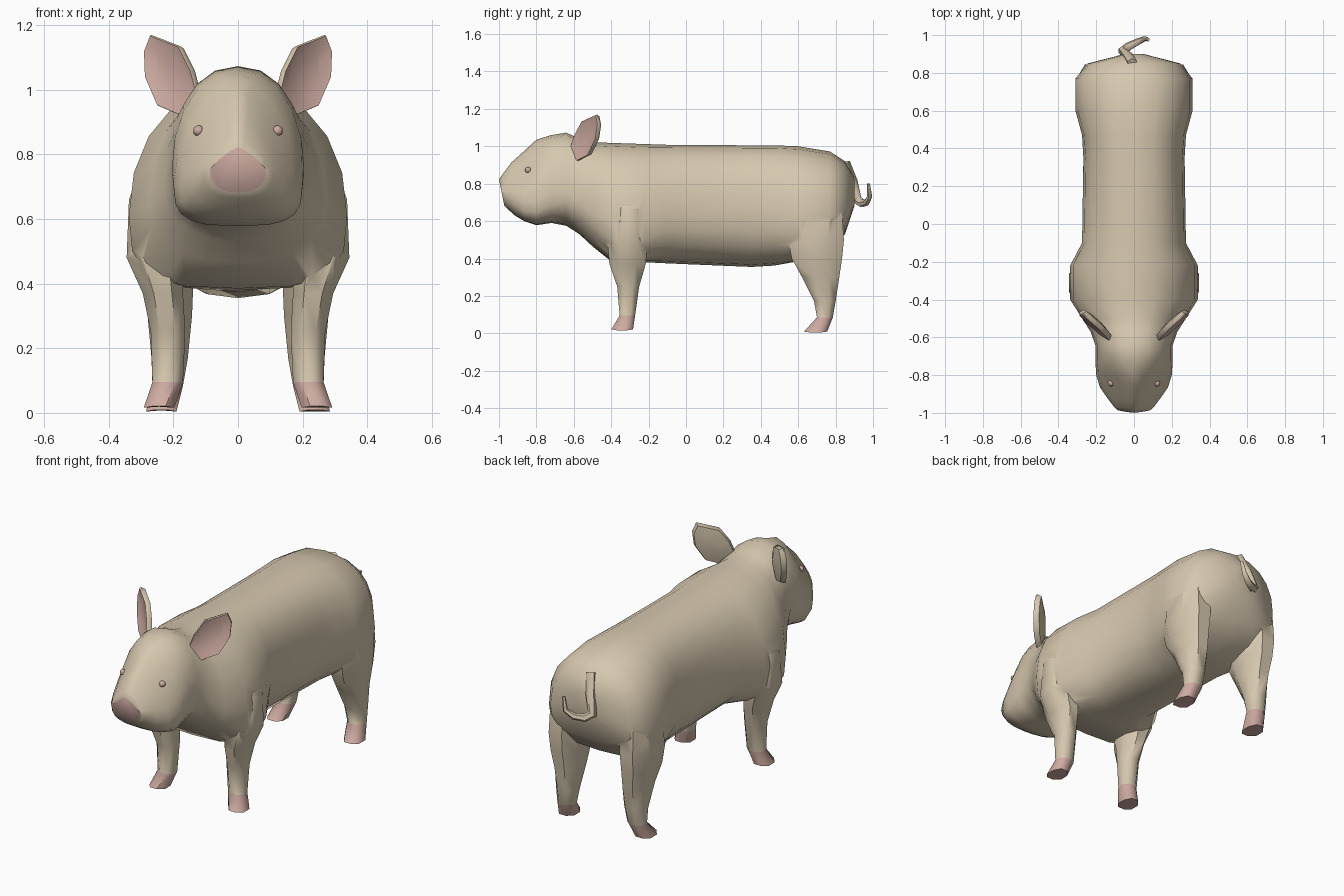
import bpy, bmesh, math
from mathutils import Vector
from mathutils.bvhtree import BVHTree

if "Cube" in bpy.data.objects:
    bpy.data.objects.remove(bpy.data.objects["Cube"])


def material(name, rgb):
    m = bpy.data.materials.new(name)
    m.diffuse_color = (*rgb, 1)
    m.use_nodes = True
    m.node_tree.nodes["Principled BSDF"].inputs["Base Color"].default_value = m.diffuse_color
    return m


CREAM = material("cream skin", (0.68, 0.58, 0.43))
PINK = material("pink skin", (0.62, 0.41, 0.36))


def shade(ob, angle):
    bpy.ops.object.select_all(action='DESELECT')
    ob.select_set(True)
    bpy.context.view_layer.objects.active = ob
    bpy.ops.object.shade_smooth_by_angle(angle=math.radians(angle))


def finish(bm, name, angle=40):
    bmesh.ops.recalc_face_normals(bm, faces=bm.faces)
    me = bpy.data.meshes.new(name)
    bm.to_mesh(me)
    bm.free()
    ob = bpy.data.objects.new(name, me)
    bpy.context.collection.objects.link(ob)
    me.materials.append(CREAM)
    me.materials.append(PINK)
    shade(ob, angle)
    return ob


def loft(bm, rings):
    """Skin a list of closed point rings; returns the caps at both ends."""
    vr = [[bm.verts.new(p) for p in r] for r in rings]
    n = len(vr[0])
    for a, b in zip(vr, vr[1:]):
        for i in range(n):
            bm.faces.new((a[i], a[(i + 1) % n], b[(i + 1) % n], b[i]))
    return bm.faces.new(vr[0]), bm.faces.new(vr[-1])


def power(v, n):
    return math.copysign(abs(v) ** (2 / n), v)


# Body and head: y, half width, bottom, height of widest point, top,
# roundness above, roundness below, forward tilt
SECTIONS = [
    (-0.985, 0.088, 0.682, 0.75, 0.822, 1.25, 2.4, 0.20),
    (-0.965, 0.108, 0.665, 0.74, 0.85, 1.4, 2.5, 0.15),
    (-0.92, 0.142, 0.63, 0.72, 0.915, 1.45, 2.8, 0.06),
    (-0.865, 0.18, 0.60, 0.70, 0.975, 1.4, 3.0, 0),
    (-0.80, 0.20, 0.578, 0.71, 1.035, 1.6, 3.2, 0),
    (-0.72, 0.205, 0.59, 0.75, 1.06, 2.1, 2.8, 0),
    (-0.64, 0.205, 0.575, 0.76, 1.073, 2.2, 2.1, 0),
    (-0.57, 0.23, 0.53, 0.70, 1.04, 2.2, 2.2, 0),
    (-0.50, 0.275, 0.465, 0.64, 1.022, 2.1, 2.2, 0),
    (-0.40, 0.338, 0.385, 0.61, 1.018, 2.1, 3.2, 0),
    (-0.22, 0.338, 0.38, 0.61, 1.012, 2.1, 3.2, 0),
    (-0.10, 0.275, 0.374, 0.64, 1.008, 2.3, 2.3, 0),
    (0.35, 0.268, 0.355, 0.65, 1.005, 2.4, 2.3, 0),
    (0.47, 0.275, 0.362, 0.65, 1.005, 2.4, 2.4, 0),
    (0.60, 0.31, 0.385, 0.62, 1.0, 2.3, 2.8, 0),
    (0.77, 0.31, 0.44, 0.62, 0.972, 2.3, 2.8, 0),
    (0.85, 0.245, 0.53, 0.66, 0.92, 2.2, 2.6, 0),
    (0.90, 0.05, 0.68, 0.75, 0.83, 2.0, 2.0, 0),
]


def section(y, w, zb, zw, zt, nt, nb, tilt, count=20):
    pts = []
    for i in range(count):
        a = 2 * math.pi * i / count
        s, up = math.sin(a), math.sin(a) >= 0
        n = nt if up else nb
        z = zw + power(s, n) * ((zt - zw) if up else (zw - zb))
        pts.append((w * power(math.cos(a), n), y + tilt * (zw - z), z))
    return pts


bm = bmesh.new()
snout, _ = loft(bm, [section(*s) for s in SECTIONS])
snout.material_index = 1
surface = BVHTree.FromBMesh(bm)
body = finish(bm, "body", 50)

# Legs: z, inner x, outer x, front y, back y; the last two rings are the hoof
FRONT_LEG = [
    (0.80, 0.12, 0.285, -0.37, -0.24), (0.66, 0.13, 0.338, -0.395, -0.215),
    (0.48, 0.165, 0.345, -0.42, -0.205),
    (0.37, 0.17, 0.295, -0.41, -0.215), (0.25, 0.163, 0.27, -0.368, -0.25),
    (0.095, 0.17, 0.265, -0.355, -0.272), (0.012, 0.197, 0.292, -0.40, -0.283),
]
HIND_LEG = [
    (0.80, 0.12, 0.265, 0.62, 0.79), (0.64, 0.125, 0.308, 0.575, 0.835),
    (0.50, 0.13, 0.31, 0.545, 0.845),
    (0.40, 0.138, 0.30, 0.565, 0.835), (0.30, 0.142, 0.28, 0.62, 0.82),
    (0.17, 0.155, 0.268, 0.685, 0.80), (0.085, 0.17, 0.265, 0.70, 0.785),
    (0.0, 0.19, 0.285, 0.63, 0.755),
]


def leg(name, rings, side):
    pts = []
    for z, x0, x1, y0, y1 in rings:
        ring = []
        for i in range(8):
            a = math.pi * (i + 0.5) / 4
            c, s = power(math.cos(a), 2.2), power(math.sin(a), 2.2)
            ring.append((side * ((x0 + x1) / 2 + c * (x1 - x0) * 0.535),
                         (y0 + y1) / 2 + s * (y1 - y0) * 0.535, z))
        pts.append(ring)
    # The sole lifts a little towards the toe and the heel
    mid = sum(p[1] for p in pts[-1]) / 8
    pts[-1] = [(x, y, z + 0.15 * abs(y - mid)) for x, y, z in pts[-1]]
    b = bmesh.new()
    loft(b, pts)
    for f in b.faces:
        if f.calc_center_median().z < 0.07:
            f.material_index = 1
    part = finish(b, name, 50)
    # Weld the leg into the body so the skin is one closed surface
    weld = body.modifiers.new(name, 'BOOLEAN')
    weld.operation = 'UNION'
    weld.solver = 'EXACT'
    weld.object = part
    bpy.context.view_layer.objects.active = body
    bpy.ops.object.modifier_apply(modifier=weld.name)
    bpy.data.objects.remove(part)


# Ears: outline in front elevation, lying in a slanted upright plane
EAR = [(0.125, 1.0), (0.14, 1.06), (0.178, 1.135), (0.268, 1.17), (0.287, 1.12),
       (0.284, 1.04), (0.245, 0.95), (0.175, 0.92)]


def ear(name, side):
    normal = Vector((0.62, -0.78, 0))
    mid = Vector((0.21, 1.04))

    def ring(scale, push):
        out = []
        for p in EAR:
            x, z = mid + (Vector(p) - mid) * scale
            y = -0.597 + (x - 0.13) * 0.82 + (z - 1.08) * 0.12
            q = Vector((x, y, z)) + normal * push
            out.append((side * q.x, q.y, q.z))
        return out

    b = bmesh.new()
    loft(b, [ring(0.6, -0.004), ring(0.97, 0.010), ring(1.0, 0.002),
             ring(0.92, -0.02), ring(0.5, -0.03)])
    b.faces.ensure_lookup_table()
    for f in b.faces[:8]:          # cupped inner side
        f.material_index = 1
    b.faces[-2].material_index = 1  # its flat middle
    finish(b, name)


# Eyes sit on the head surface
def eye(name, side):
    hit = surface.ray_cast(Vector((side * 0.122, -2, 0.873)), Vector((0, 1, 0)))[0]
    b = bmesh.new()
    bmesh.ops.create_icosphere(b, subdivisions=2, radius=0.017)
    bmesh.ops.translate(b, verts=b.verts, vec=hit)
    for f in b.faces:
        f.material_index = 1
    finish(b, name, 60)


for label, side in (("left", 1), ("right", -1)):
    leg(label + "_front_leg", FRONT_LEG, side)
    leg(label + "_hind_leg", HIND_LEG, side)
    ear(label + "_ear", side)
    eye(label + "_eye", side)
shade(body, 55)

# Tail: curled tapering tube
TAIL = [(-0.01, 0.85, 0.91, 1.0), (-0.035, 0.89, 0.81, 1.0), (-0.06, 0.915, 0.715, 0.9),
        (-0.03, 0.94, 0.695, 0.8), (0.02, 0.965, 0.70, 0.65), (0.06, 0.982, 0.73, 0.5),
        (0.075, 0.975, 0.80, 0.3)]
curve = bpy.data.curves.new("tail", 'CURVE')
curve.dimensions = '3D'
curve.bevel_depth = 0.028
curve.bevel_resolution = 1
curve.use_fill_caps = True
spline = curve.splines.new('POLY')
spline.points.add(len(TAIL) - 1)
for p, (x, y, z, r) in zip(spline.points, TAIL):
    p.co = (x, y, z, 1)
    p.radius = r
curve.materials.append(CREAM)
tail = bpy.data.objects.new("tail", curve)
bpy.context.collection.objects.link(tail)
bpy.ops.object.select_all(action='DESELECT')
tail.select_set(True)
bpy.context.view_layer.objects.active = tail
bpy.ops.object.convert(target='MESH')
shade(bpy.context.view_layer.objects.active, 60)
